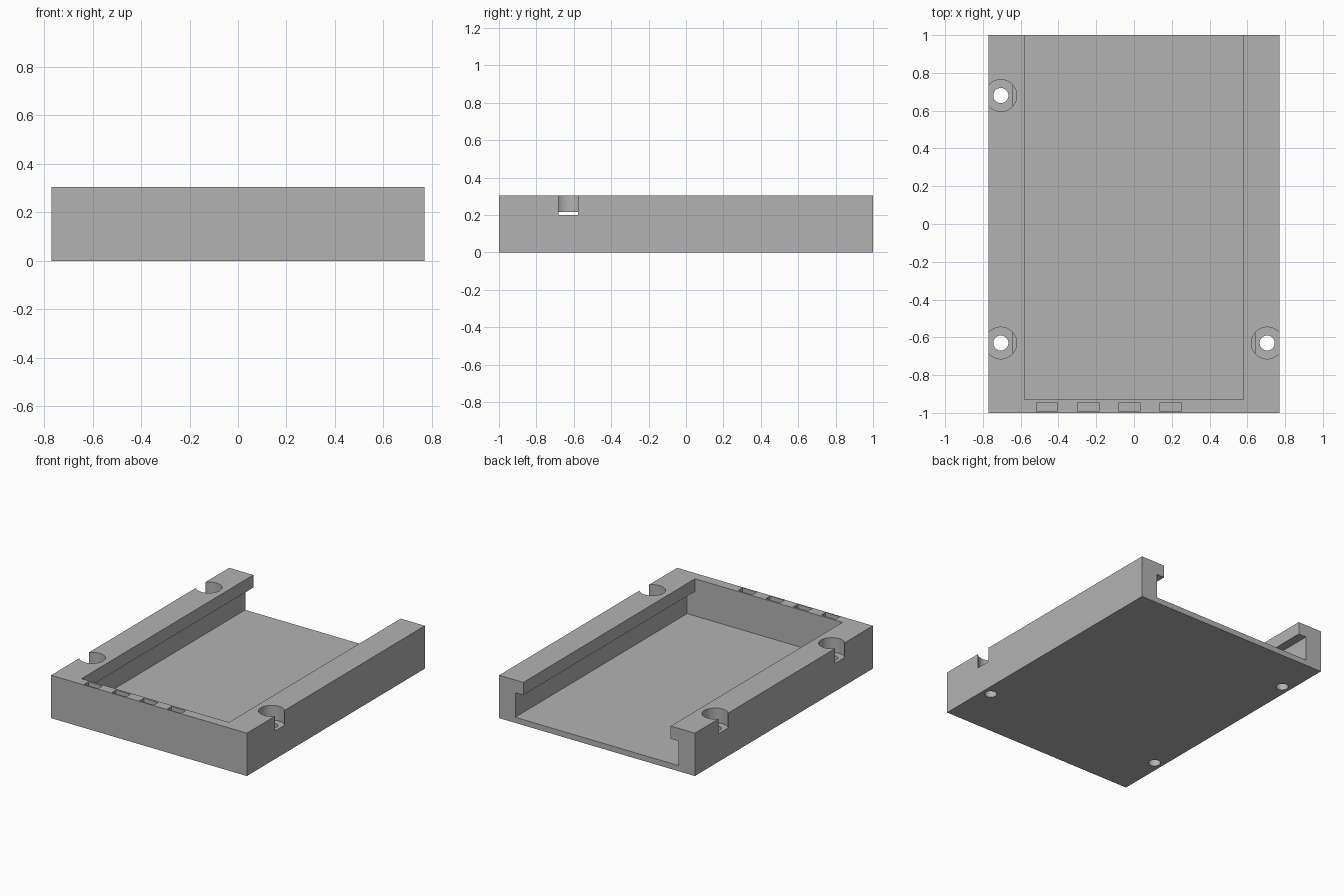
import bpy
import bmesh
from math import radians
from mathutils import Matrix, Vector

if "Cube" in bpy.data.objects:
    bpy.data.objects.remove(bpy.data.objects["Cube"], do_unlink=True)

# Overall sizes
HALF_W, HALF_L, HEIGHT = 0.77, 1.0, 0.305
FLOOR, LIP_UNDER = 0.04, 0.215
WALL_X, LIP_X, END_Y = 0.643, 0.58, -0.93

grey = bpy.data.materials.new("plain grey")
grey.use_nodes = True
colour = (0.45, 0.45, 0.45, 1)
grey.diffuse_color = colour
grey.node_tree.nodes["Principled BSDF"].inputs["Base Color"].default_value = colour


def finish(name, bm):
    bmesh.ops.recalc_face_normals(bm, faces=bm.faces)
    mesh = bpy.data.meshes.new(name)
    bm.to_mesh(mesh)
    bm.free()
    mesh.materials.append(grey)
    obj = bpy.data.objects.new(name, mesh)
    bpy.context.collection.objects.link(obj)
    return obj


def box(name, low, high):
    low, high = Vector(low), Vector(high)
    bm = bmesh.new()
    place = Matrix.Translation((low + high) / 2) @ Matrix.Diagonal((*(high - low), 1))
    bmesh.ops.create_cube(bm, size=1, matrix=place)
    return finish(name, bm)


def cylinder(name, x, y, radius, bottom, top):
    bm = bmesh.new()
    bmesh.ops.create_cone(bm, cap_ends=True, segments=48, radius1=radius, radius2=radius,
                          depth=top - bottom,
                          matrix=Matrix.Translation((x, y, (bottom + top) / 2)))
    return finish(name, bm)


def extrude_along_y(name, half_profile, start, end):
    # Mirror the half profile in x, then sweep it from start to end
    points = half_profile + [(-x, z) for x, z in reversed(half_profile)]
    bm = bmesh.new()
    face = bm.faces.new([bm.verts.new((x, start, z)) for x, z in points])
    swept = bmesh.ops.extrude_face_region(bm, geom=[face])["geom"]
    verts = [v for v in swept if isinstance(v, bmesh.types.BMVert)]
    bmesh.ops.translate(bm, verts=verts, vec=(0, end - start, 0))
    return finish(name, bm)


def cut(target, cutter):
    cutter.hide_render = True
    mod = target.modifiers.new(cutter.name, "BOOLEAN")
    mod.operation, mod.solver, mod.object = "DIFFERENCE", "EXACT", cutter
    bpy.context.view_layer.objects.active = target
    bpy.ops.object.modifier_apply(modifier=mod.name)
    bpy.data.objects.remove(cutter, do_unlink=True)


# Solid tray block
tray = box("tray", (-HALF_W, -HALF_L, 0), (HALF_W, HALF_L, HEIGHT))

# Sliding channel with overhanging lips, open at the back
channel = [(WALL_X, FLOOR), (WALL_X, LIP_UNDER), (LIP_X, LIP_UNDER), (LIP_X, HEIGHT + 0.1)]
cut(tray, extrude_along_y("channel_cutter", channel, END_Y, HALF_L + 0.1))

# Counterbored screw holes that break through the outer sides
for x, y in ((-0.705, 0.68), (-0.705, -0.63), (0.705, -0.63)):
    cut(tray, cylinder("counterbore_cutter", x, y, 0.084, 0.2, HEIGHT + 0.1))
    cut(tray, cylinder("screw_hole_cutter", x, y, 0.04, -0.1, 0.25))

# Row of small pockets in the front wall
for i in range(4):
    x = -0.46 + i * 0.218
    cut(tray, box("pocket_cutter", (x - 0.056, -0.992, HEIGHT - 0.06), (x + 0.056, -0.944, HEIGHT + 0.1)))

# Smooth bores with crisp edges
bpy.ops.object.select_all(action="DESELECT")
tray.select_set(True)
bpy.context.view_layer.objects.active = tray
bpy.ops.object.shade_smooth_by_angle(angle=radians(30))
